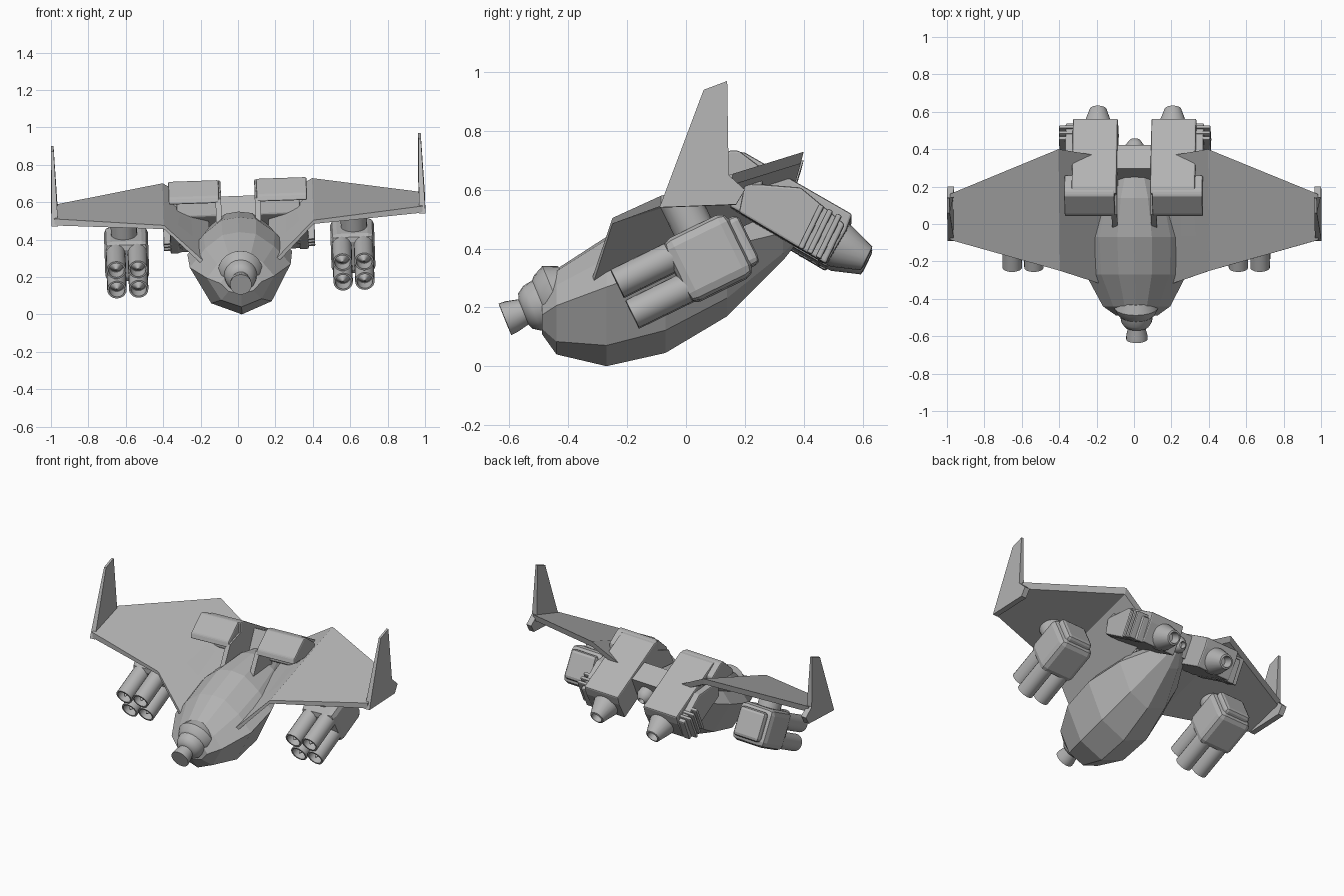
import bpy, bmesh, math
from mathutils import Matrix, Vector

cube = bpy.data.objects.get("Cube")
if cube:
    bpy.data.objects.remove(cube, do_unlink=True)

# One hull colour
grey = bpy.data.materials.new("hull_grey")
grey.use_nodes = True
colour = (0.45, 0.45, 0.45, 1)
grey.diffuse_color = colour
grey.node_tree.nodes["Principled BSDF"].inputs["Base Color"].default_value = colour

# The whole craft is banked slightly about its long axis
PIVOT = Vector((0, 0, 0.6))
BANK = (Matrix.Translation(PIVOT) @ Matrix.Rotation(math.radians(-2), 4, 'Y')
        @ Matrix.Translation(-PIVOT))
NOSE_DOWN = math.radians(26)


def finish(bm, name, sides=False, smooth=False, bevel=0):
    """Write the mesh once, or once per side when sides is set."""
    for side, flip in (("left_", 1), ("right_", -1)) if sides else (("", 1),):
        mesh = bpy.data.meshes.new(side + name)
        part = bm.copy()
        part.transform(BANK @ Matrix.Diagonal((flip, 1, 1, 1)))
        bmesh.ops.recalc_face_normals(part, faces=part.faces)
        part.to_mesh(mesh)
        part.free()
        mesh.materials.append(grey)
        ob = bpy.data.objects.new(side + name, mesh)
        bpy.context.collection.objects.link(ob)
        if bevel:
            mod = ob.modifiers.new("soft_edges", 'BEVEL')
            mod.width, mod.segments = bevel, 2
        if smooth:
            bpy.ops.object.select_all(action='DESELECT')
            ob.select_set(True)
            bpy.context.view_layer.objects.active = ob
            bpy.ops.object.shade_smooth_by_angle(angle=math.radians(35))
    bm.free()


def loft(rings):
    """Skin equal-sized closed rings and cap both ends."""
    bm = bmesh.new()
    rows = [[bm.verts.new(p) for p in ring] for ring in rings]
    n = len(rows[0])
    for a, b in zip(rows, rows[1:]):
        for i in range(n):
            j = (i + 1) % n
            bm.faces.new((a[i], a[j], b[j], b[i]))
    bm.faces.new(rows[0])
    bm.faces.new(rows[-1])
    return bm


def prism(profile, x0, x1):
    """Extrude a side profile (y, z) from x0 to x1."""
    return loft([[(x, y, z) for y, z in profile] for x in (x0, x1)])


def lathe(profile, place, n=20):
    """Spin (distance, radius) pairs about local y."""
    bm = loft([[(r * math.cos(math.tau * i / n), d, r * math.sin(math.tau * i / n))
                for i in range(n)] for d, r in profile])
    bm.transform(place)
    return bm


def box(size, place):
    bm = bmesh.new()
    bmesh.ops.create_cube(bm, size=1)
    bm.transform(place @ Matrix.Diagonal((*size, 1)))
    return bm


def tilt(x, y, z, angle):
    return Matrix.Translation((x, y, z)) @ Matrix.Rotation(angle, 4, 'X')


# Fuselage: faceted pod, each station gives y, half width, bottom, widest height, top
rings = []
for y, w, low, mid, top in ((-0.49, 0.11, 0.11, 0.17, 0.25), (-0.44, 0.18, 0.04, 0.2, 0.33),
                            (-0.27, 0.27, 0, 0.26, 0.44), (-0.07, 0.28, 0.045, 0.33, 0.52),
                            (0.14, 0.22, 0.17, 0.4, 0.55), (0.33, 0.11, 0.36, 0.45, 0.53),
                            (0.41, 0.03, 0.46, 0.48, 0.5)):
    half = [(0.6 * w, low + 0.25 * (mid - low)), (w, mid),
            (0.68 * w, mid + 0.55 * (top - mid)), (0.33 * w, top - 0.07 * (top - mid))]
    outline = [(0, low)] + half + [(0, top)] + [(-x, z) for x, z in reversed(half)]
    rings.append([(x, y, z) for x, z in outline])
finish(loft(rings), "fuselage")

# Nose turret and flared barrel
nose = tilt(0, -0.49, 0.21, math.radians(22))
finish(lathe([(-0.07, 0.04), (-0.06, 0.065), (-0.035, 0.082), (0, 0.088), (0.01, 0.1),
              (0.05, 0.12), (0.1, 0.1)], nose), "nose_turret", smooth=True)
finish(lathe([(-0.135, 0.058), (-0.11, 0.056), (-0.05, 0.042), (0, 0.042)], nose),
       "nose_barrel", smooth=True)

# Wings: gull root, straight outer panel; x, front y and z, back y and z, thickness
rings = []
for x, y0, z0, y1, z1, t in ((0.16, -0.33, 0.26, 0.36, 0.58, 0.03),
                             (0.4, -0.25, 0.49, 0.4, 0.715, 0.02),
                             (0.985, -0.085, 0.545, 0.16, 0.62, 0.035)):
    rings.append([(x, y0, z0 - t), (x, y0, z0), (x, y1, z1), (x, y1 - 0.01, z1 - 0.04)])
finish(loft(rings), "wing", sides=True)

# Wing tip fins, thinner towards the top
fin = [(-0.09, 0.505), (0.06, 0.905), (0.14, 0.935), (0.145, 0.615), (0.2, 0.565), (0.17, 0.515)]
bm = prism(fin, 0.965, 1.0)
for v in bm.verts:
    if v.co.z > 0.8:
        v.co.x = 0.982 + (v.co.x - 0.982) * 0.4
finish(bm, "wing_fin", sides=True)

# Engine blocks, sloping down to the rear
finish(prism([(0.15, 0.53), (0.16, 0.72), (0.2, 0.715), (0.565, 0.505), (0.545, 0.45),
              (0.48, 0.34)], 0.09, 0.33), "engine_block", sides=True, bevel=0.008)
finish(prism([(0.18, 0.51), (0.2, 0.61), (0.39, 0.595), (0.54, 0.47), (0.475, 0.335)],
             0.32, 0.37), "engine_side_cowl", sides=True, bevel=0.008)
finish(prism([(0.04, 0.6), (0.05, 0.635), (0.15, 0.722), (0.18, 0.72), (0.26, 0.66),
              (0.26, 0.6)], 0.1, 0.37), "intake_hood", sides=True, bevel=0.008)
finish(prism([(-0.02, 0.49), (0, 0.53), (0.05, 0.62), (0.17, 0.66), (0.17, 0.5)],
             0.09, 0.12), "intake_splitter", sides=True)
for i in range(3):
    finish(box((0.1, 0.02, 0.165), tilt(0.355, 0.425 + 0.03 * i, 0.46 - 0.016 * i, -NOSE_DOWN)),
           f"cooling_rib_{i + 1}", sides=True, bevel=0.006)

# Hollow exhaust nozzles
finish(lathe([(-0.03, 0.08), (0.02, 0.078), (0.115, 0.045), (0.118, 0.034), (0.06, 0.028)],
             tilt(0.2, 0.51, 0.41, -NOSE_DOWN)), "exhaust_nozzle", sides=True, smooth=True)

# Bridge between the engines with a small tail port
finish(box((0.2, 0.14, 0.14), tilt(0, 0.33, 0.54, -NOSE_DOWN)), "engine_bridge")
finish(lathe([(-0.06, 0.05), (0.02, 0.05), (0.05, 0.03), (0.055, 0.02), (0.02, 0.018)],
             tilt(0, 0.4, 0.49, -NOSE_DOWN)), "tail_port", smooth=True)

# Rocket pods: box, rear cap, pylon and four open tubes with pointed rockets
pod = tilt(0.605, 0.075, 0.345, NOSE_DOWN)
finish(box((0.235, 0.245, 0.235), pod), "rocket_pod", sides=True, bevel=0.035)
finish(box((0.18, 0.06, 0.18), pod @ Matrix.Translation((0, 0.125, 0))),
       "rocket_pod_cap", sides=True, bevel=0.02)
finish(lathe([(-0.06, 0.07), (0.12, 0.07)],
             pod @ Matrix.Translation((0.01, 0, 0.11)) @ Matrix.Rotation(math.pi / 2, 4, 'X')),
       "pod_pylon", sides=True, smooth=True)
for x in (-0.058, 0.058):
    for z in (-0.058, 0.058):
        place = pod @ Matrix.Translation((x, 0, z))
        tag = ("outer" if x > 0 else "inner") + ("_top" if z > 0 else "_bottom")
        finish(lathe([(-0.08, 0.052), (-0.315, 0.052), (-0.315, 0.042), (-0.25, 0.042)], place),
               "rocket_tube_" + tag, sides=True, smooth=True)
        finish(lathe([(-0.308, 0.003), (-0.25, 0.038)], place),
               "rocket_tip_" + tag, sides=True, smooth=True)
